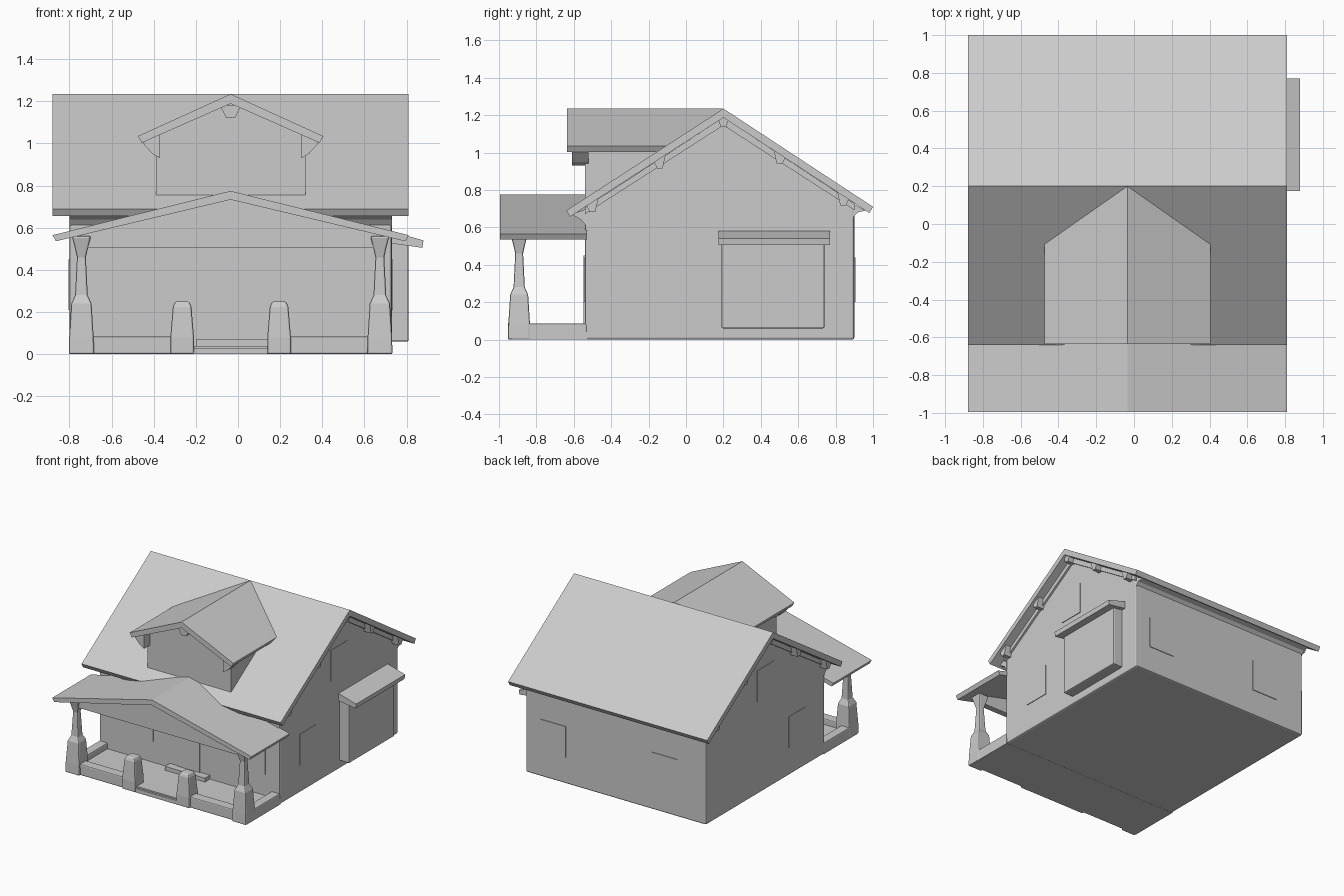
import bpy, bmesh
from mathutils import Vector

if "Cube" in bpy.data.objects:
    bpy.data.objects.remove(bpy.data.objects["Cube"])

CX = -0.035          # centre line of the house
RIDGE_Y, RIDGE_Z = 0.2, 1.235


def make(name, bm, bevel=0):
    bmesh.ops.recalc_face_normals(bm, faces=bm.faces)
    me = bpy.data.meshes.new(name)
    bm.to_mesh(me)
    bm.free()
    ob = bpy.data.objects.new(name, me)
    bpy.context.collection.objects.link(ob)
    if bevel:
        m = ob.modifiers.new("soft_edges", 'BEVEL')
        m.width, m.segments = bevel, 2
    return ob


def prism(name, profile, axis, a, b, bevel=0):
    """Extrude a 2D profile ((y,z) for axis x, (x,z) for axis y) from a to b."""
    bm = bmesh.new()
    vs = [bm.verts.new((a, p, q) if axis == 'x' else (p, a, q)) for p, q in profile]
    f = bm.faces.new(vs)
    r = bmesh.ops.extrude_face_region(bm, geom=[f])
    d = Vector((b - a, 0, 0)) if axis == 'x' else Vector((0, b - a, 0))
    bmesh.ops.translate(bm, vec=d, verts=[v for v in r['geom'] if isinstance(v, bmesh.types.BMVert)])
    return make(name, bm, bevel)


def box(name, x0, x1, y0, y1, z0, z1, bevel=0):
    return prism(name, [(x0, z0), (x1, z0), (x1, z1), (x0, z1)], 'y', y0, y1, bevel)


def gable_roof(name, axis, mid, top, left, right, a, b, t):
    """Chevron slab; left and right are (position, height) of the upper eave edges."""
    k = t * 0.45
    prof = [left, (mid, top), right, (right[0] - k, right[1] - t * 0.8),
            (mid, top - t * 1.15), (left[0] + k, left[1] - t * 0.8)]
    return prism(name, prof, axis, a, b)


def tapered(name, x, y, rings, bevel=0.008):
    """Square post lofted through (height, half width) rings."""
    bm = bmesh.new()
    loops = [[bm.verts.new((x + sx * w, y + sy * w, z))
              for sx, sy in ((-1, -1), (1, -1), (1, 1), (-1, 1))] for z, w in rings]
    for lo, hi in zip(loops, loops[1:]):
        for i in range(4):
            j = (i + 1) % 4
            bm.faces.new((lo[i], lo[j], hi[j], hi[i]))
    bm.faces.new(loops[0])
    bm.faces.new(loops[-1])
    return make(name, bm, bevel)


def roof_under(y):
    s = 0.65 if y < RIDGE_Y else 0.656
    return RIDGE_Z - 0.048 - s * abs(y - RIDGE_Y)


# House body with gabled sides, and main roof
prism("house_body", [(-0.54, 0), (0.9, 0), (0.9, roof_under(0.9) + 0.01), (RIDGE_Y, 1.2),
                     (-0.54, roof_under(-0.54) + 0.01)], 'x', -0.80, 0.73, 0.012)
gable_roof("main_roof", 'x', RIDGE_Y, RIDGE_Z, (-0.64, 0.69), (1.0, 0.71), -0.88, 0.81, 0.042)

# Gable trim and eave brackets on both sides
for side, xa, xb in (("left", -0.86, -0.79), ("right", 0.72, 0.79)):
    for i, y in enumerate((-0.5, -0.14, 0.2, 0.5, 0.84)):
        z = roof_under(y) + 0.015
        s = 0 if i == 2 else (0.03 if y < RIDGE_Y else -0.03)
        prism(f"{side}_gable_bracket_{i}", [(y - 0.035, z - s * 0.8), (y + 0.035, z + s * 0.8),
              (y + 0.015, z - 0.065), (y - 0.015, z - 0.065)], 'x', xa, xb)
    wall = -0.80 if side == "left" else 0.73
    prism(f"{side}_gable_trim", [(-0.54, roof_under(-0.54)), (RIDGE_Y, roof_under(RIDGE_Y)),
          (0.9, roof_under(0.9)), (0.9, roof_under(0.9) - 0.035), (RIDGE_Y, 1.145),
          (-0.54, roof_under(-0.54) - 0.035)], 'x', wall - 0.015, wall + 0.015)

# Sloped soffits below the long eaves
prism("front_soffit", [(-0.53, 0.60), (-0.53, 0.70), (-0.61, 0.67), (-0.56, 0.64)], 'x', -0.80, 0.73)
prism("back_soffit", [(0.89, 0.65), (0.89, 0.73), (0.96, 0.69), (0.92, 0.68)], 'x', -0.80, 0.73)

# Dormer
prism("dormer_wall", [(CX - 0.355, 0.7), (CX + 0.355, 0.7), (CX + 0.355, 1.04),
                      (CX, 1.2), (CX - 0.355, 1.04)], 'y', -0.54, 0.1)
gable_roof("dormer_roof", 'y', CX, RIDGE_Z, (CX - 0.44, 1.035), (CX + 0.44, 1.035), -0.635, 0.195, 0.04)
for s, side in ((-1, "left"), (1, "right")):
    x = CX + s * 0.355
    prism(f"dormer_{side}_bracket", [(x - s * 0.02, 0.93), (x + s * 0.015, 0.95), (x + s * 0.06, 1.0),
          (x + s * 0.05, 1.02), (x - s * 0.02, 1.05)], 'y', -0.61, -0.52)
prism("dormer_peak_bracket", [(CX - 0.05, 1.18), (CX + 0.05, 1.18), (CX + 0.02, 1.12),
                              (CX - 0.02, 1.12)], 'y', -0.61, -0.53)

# Porch roof and front gable panel
gable_roof("porch_roof", 'y', CX, 0.775, (CX - 0.845, 0.565), (CX + 0.845, 0.565), -0.995, -0.53, 0.036)
prism("porch_gable_panel", [(CX - 0.715, 0.505), (CX + 0.715, 0.505), (CX + 0.715, 0.57),
                            (CX, 0.745), (CX - 0.715, 0.57)], 'y', -0.92, -0.875)

# Porch floor, low walls and step
x0, x1 = -0.80, 0.73
box("porch_floor", x0, x1, -0.93, -0.53, 0, 0.04)
for side, a, b in (("left", x0, x0 + 0.07), ("right", x1 - 0.07, x1)):
    box(f"{side}_porch_wall", a, b, -0.92, -0.53, 0, 0.085, 0.008)
box("front_left_wall", x0 + 0.03, -0.26, -0.935, -0.86, 0, 0.085, 0.008)
box("front_right_wall", 0.2, x1 - 0.03, -0.935, -0.86, 0, 0.085, 0.008)
box("porch_step", -0.21, 0.15, -0.945, -0.88, 0, 0.03)
box("door_sill", -0.2, 0.14, -0.60, -0.53, 0.03, 0.07)

# Corner columns on piers, and short piers beside the step
for s, side in ((-1, "left"), (1, "right")):
    tapered(f"{side}_porch_column", CX + s * 0.708, -0.892,
            [(0, 0.06), (0.08, 0.058), (0.24, 0.048), (0.28, 0.03), (0.46, 0.021), (0.50, 0.03), (0.56, 0.045)])
    tapered(f"{side}_step_pier", CX + s * 0.23, -0.895,
            [(0, 0.056), (0.08, 0.056), (0.225, 0.044), (0.25, 0.034)])

# Side bay with a lean-to roof
box("bay_wall", 0.70, 0.81, 0.19, 0.74, 0.06, 0.54, 0.008)
prism("bay_roof", [(0.70, 0.585), (0.74, 0.58), (0.88, 0.54), (0.875, 0.505), (0.70, 0.53)], 'y', 0.175, 0.77)

# Shallow windows and door
for i, (y, z, w, h) in enumerate(((0.18, 0.83, 0.1, 0.12), (-0.2, 0.33, 0.1, 0.12))):
    box(f"right_window_{i}", 0.72, 0.735, y - w, y + w, z - h, z + h)
    box(f"left_window_{i}", -0.805, -0.79, y - w, y + w, z - h, z + h)
for i, x in enumerate((-0.45, 0.5)):
    box(f"back_window_{i}", x - 0.11, x + 0.11, 0.89, 0.905, 0.2, 0.44)
    box(f"front_window_{i}", x - 0.11, x + 0.11, -0.545, -0.53, 0.2, 0.44)
box("front_door", CX - 0.09, CX + 0.09, -0.547, -0.53, 0.05, 0.45)
